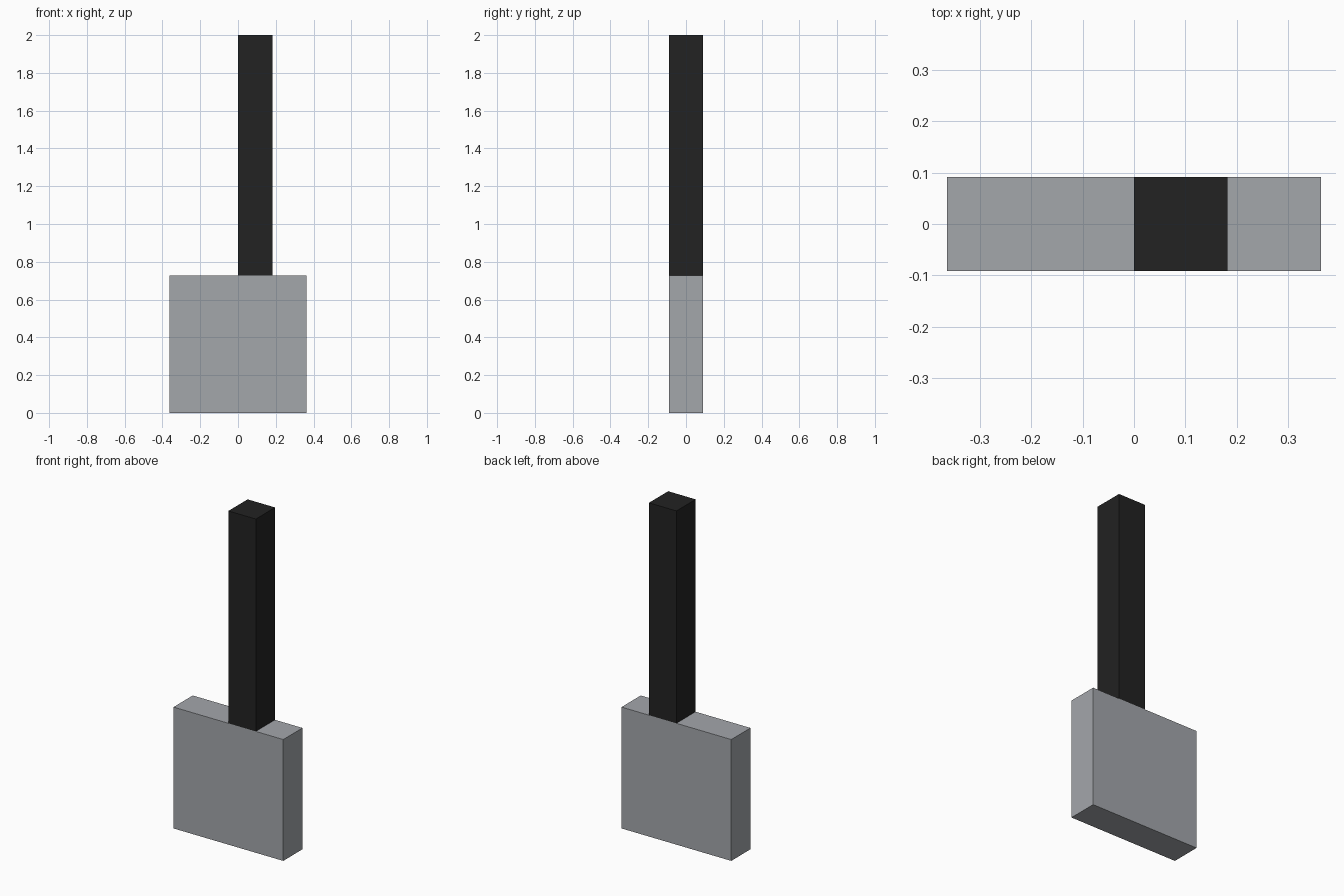
import bpy

cube = bpy.data.objects.get("Cube")
if cube:
    bpy.data.objects.remove(cube, do_unlink=True)

U = 2 / 11  # module: the head is 4 x 1 x 4, the handle 1 x 1 x 7


def material(name, color):
    mat = bpy.data.materials.new(name)
    mat.use_nodes = True
    mat.diffuse_color = color
    mat.node_tree.nodes["Principled BSDF"].inputs["Base Color"].default_value = color
    return mat


def box(name, center, size, mat):
    bpy.ops.mesh.primitive_cube_add(size=1, location=[c * U for c in center])
    obj = bpy.context.object
    obj.name = name
    obj.scale = [s * U for s in size]
    bpy.ops.object.transform_apply(location=False, rotation=False, scale=True)
    obj.data.materials.append(mat)
    return obj


grey = material("metal grey", (0.37, 0.385, 0.41, 1))
black = material("handle black", (0.016, 0.016, 0.016, 1))

# Square head, standing on the ground
box("head", (0, 0, 2), (4, 1, 4), grey)
# Handle, offset to the left of the head's middle
box("handle", (0.5, 0, 7.5), (1, 1, 7), black)
